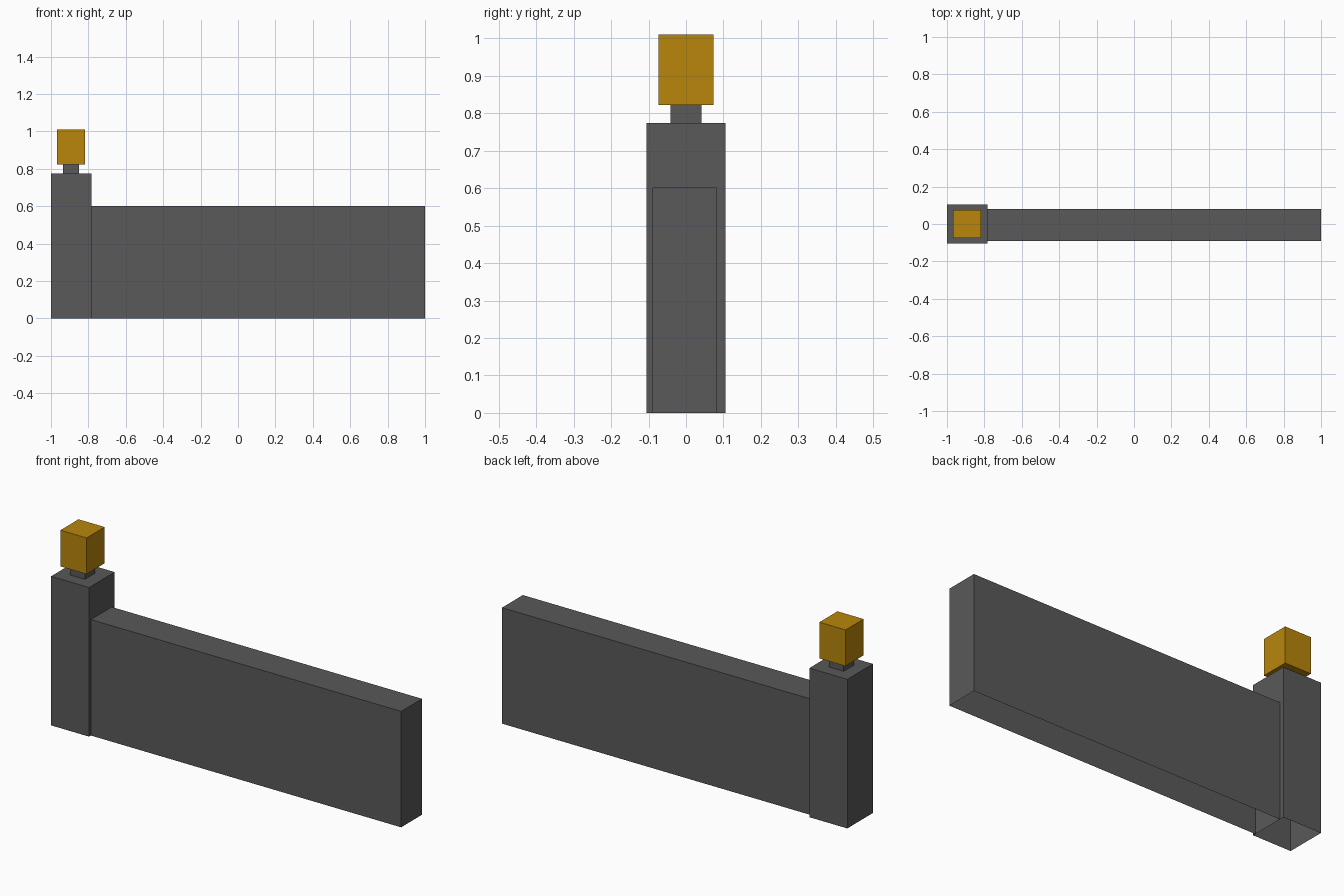
import bpy
import bmesh
from mathutils import Vector

if "Cube" in bpy.data.objects:
    bpy.data.objects.remove(bpy.data.objects["Cube"])


def material(name, rgb):
    mat = bpy.data.materials.new(name)
    mat.diffuse_color = (*rgb, 1.0)
    mat.use_nodes = True
    mat.node_tree.nodes["Principled BSDF"].inputs["Base Color"].default_value = mat.diffuse_color
    return mat


def box(name, lo, hi, mat, open_sides=()):
    """Axis-aligned box; faces whose normals match open_sides are left out."""
    lo, hi = Vector(lo), Vector(hi)
    size, mid = hi - lo, (lo + hi) / 2
    bm = bmesh.new()
    bmesh.ops.create_cube(bm, size=1.0)
    bm.normal_update()
    gone = [f for f in bm.faces
            if any(f.normal.dot(Vector(d)) > 0.9 for d in open_sides)]
    bmesh.ops.delete(bm, geom=gone, context='FACES')
    for v in bm.verts:
        v.co = Vector([c * s + m for c, s, m in zip(v.co, size, mid)])
    mesh = bpy.data.meshes.new(name)
    bm.to_mesh(mesh)
    bm.free()
    mesh.materials.append(mat)
    obj = bpy.data.objects.new(name, mesh)
    bpy.context.collection.objects.link(obj)
    return obj


stone = material("dark grey stone", (0.1, 0.1, 0.1))
gold = material("dark gold", (0.479, 0.238, 0.0033))

DOWN, UP, LEFT = (0, 0, -1), (0, 0, 1), (-1, 0, 0)

# Post and wall are hollow underneath; the wall butts against the post
box("post", (-1.0, -0.105, 0.0), (-0.782, 0.105, 0.774), stone, [DOWN])
box("wall", (-0.782, -0.09, 0.0), (1.0, 0.081, 0.602), stone, [DOWN, LEFT])

# Lamp on a short neck
box("lamp_neck", (-0.935, -0.042, 0.774), (-0.85, 0.042, 0.822), stone, [DOWN, UP])
box("lamp", (-0.968, -0.074, 0.822), (-0.818, 0.074, 1.01), gold)
